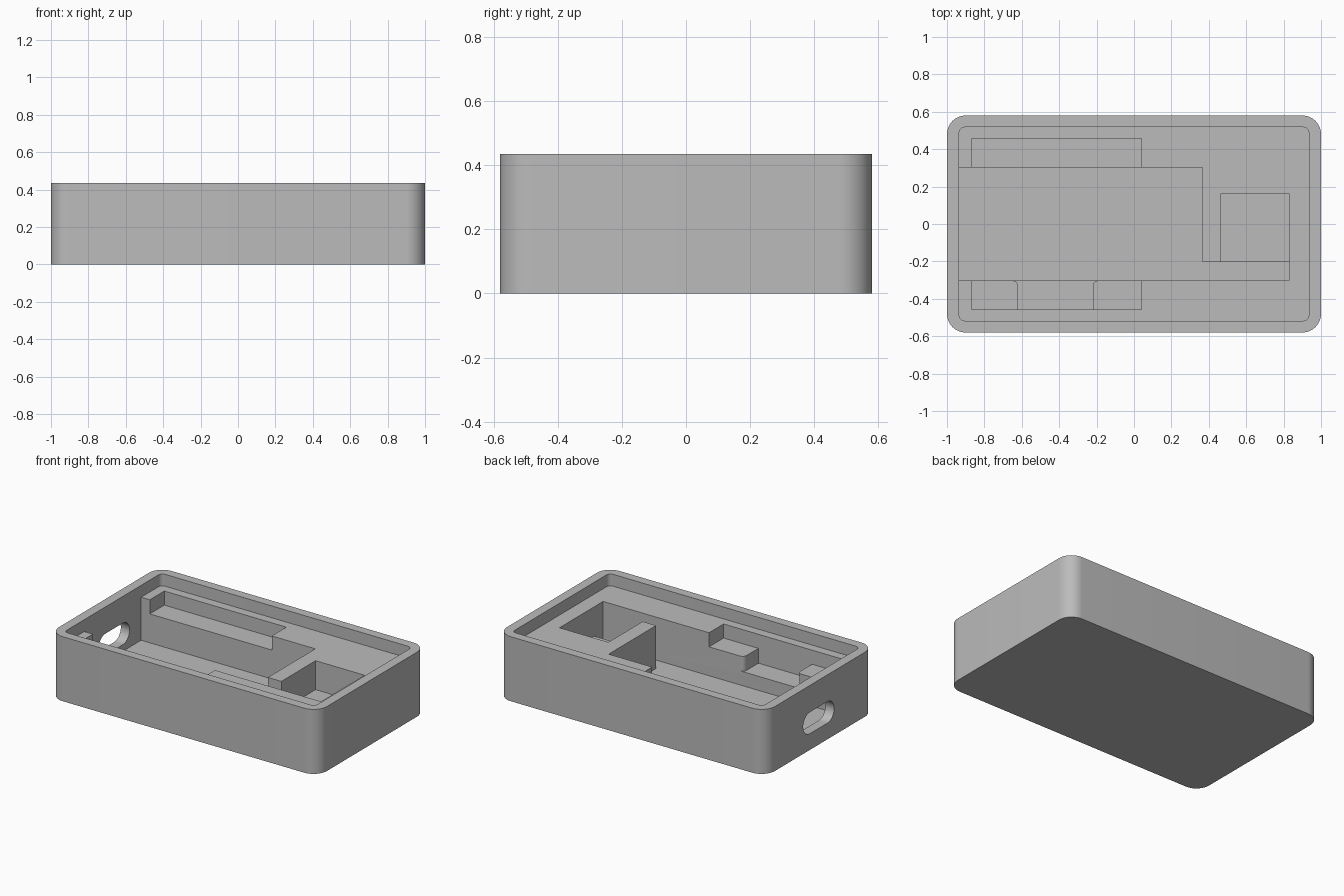
import bpy
import bmesh
from math import sin, cos, pi

if "Cube" in bpy.data.objects:
    bpy.data.objects.remove(bpy.data.objects["Cube"], do_unlink=True)

LENGTH, WIDTH, HEIGHT = 2.0, 1.16, 0.435
WALL = 0.065
LEDGE, SHELF, STEP, FLOOR = 0.355, 0.26, 0.16, 0.065   # levels inside the case
INNER = LENGTH / 2 - WALL
BAY = 0.3025        # half width of the main bay
ABOVE = 0.6         # cutters reach past the rim


def arc(cx, cy, r, start, end, n):
    return [(cx + r * cos(start + (end - start) * i / n),
             cy + r * sin(start + (end - start) * i / n)) for i in range(n + 1)]


def rounded(w, h, r, n=10, cx=0, cy=0):
    """Outline of a rounded rectangle."""
    points = []
    for k, (sx, sy) in enumerate([(1, 1), (-1, 1), (-1, -1), (1, -1)]):
        points += arc(cx + sx * (w / 2 - r), cy + sy * (h / 2 - r), r,
                      k * pi / 2, (k + 1) * pi / 2, n)
    return points


def rect(x0, x1, y0, y1):
    return [(x0, y0), (x1, y0), (x1, y1), (x0, y1)]


def prism(name, outline, low, high, along_x=False):
    """Extrude an outline along z, or a y-z outline along x."""
    bm = bmesh.new()
    place = (lambda p: (low, p[0], p[1])) if along_x else (lambda p: (p[0], p[1], low))
    face = bm.faces.new([bm.verts.new(place(p)) for p in outline])
    new = bmesh.ops.extrude_face_region(bm, geom=[face])["geom"]
    move = (high - low, 0, 0) if along_x else (0, 0, high - low)
    bmesh.ops.translate(bm, vec=move,
                        verts=[v for v in new if isinstance(v, bmesh.types.BMVert)])
    bmesh.ops.remove_doubles(bm, verts=bm.verts, dist=1e-5)
    bmesh.ops.recalc_face_normals(bm, faces=bm.faces)
    mesh = bpy.data.meshes.new(name)
    bm.to_mesh(mesh)
    bm.free()
    obj = bpy.data.objects.new(name, mesh)
    bpy.context.collection.objects.link(obj)
    return obj


# Solid outer body
case = prism("case_body", rounded(LENGTH, WIDTH, 0.1, 14), 0, HEIGHT)

# Lid recess, and the main bay with its side channel
cutters = [
    prism("lid_recess", rounded(2 * INNER, WIDTH - 2 * WALL + 0.005, 0.03, 6), LEDGE, ABOVE),
    prism("main_bay", [(-INNER, -BAY), (0.83, -BAY), (0.83, -0.2025),
                       (0.365, -0.2025), (0.365, BAY), (-INNER, BAY)], FLOOR, ABOVE),
    prism("square_bay", rect(0.465, 0.83, -0.25, 0.1625), STEP, ABOVE),
]

# Shelves along both long sides of the bay
for side, name in ((1, "back_shelf"), (-1, "front_shelf")):
    y0, y1 = sorted((side * 0.2, side * 0.4575))
    cutters.append(prism(name, rect(-0.87, 0.04, y0, y1), SHELF, ABOVE))

# Deeper notch in the front shelf, with rounded mouth corners
r, left, right = 0.03, -0.62, -0.22
notch = [(left, -0.4575), (right, -0.4575)]
notch += arc(right + r, -BAY - r, r, pi, pi / 2, 8)
notch += [(right + r, -0.25), (left - r, -0.25)]
notch += arc(left - r, -BAY - r, r, pi / 2, 0, 8)
cutters.append(prism("shelf_notch", notch, STEP, 0.32))

# Cable slot through the end wall
cutters.append(prism("cable_slot", rounded(0.33, 0.145, 0.0724, 10, 0.015, 0.182),
                     -1.1, -0.85, along_x=True))

bpy.ops.object.select_all(action="DESELECT")
bpy.context.view_layer.objects.active = case
case.select_set(True)
for cutter in cutters:
    cutter.hide_render = True
    mod = case.modifiers.new(cutter.name, "BOOLEAN")
    mod.operation, mod.solver, mod.object = "DIFFERENCE", "EXACT", cutter
    bpy.ops.object.modifier_apply(modifier=mod.name)
for cutter in cutters:
    bpy.data.objects.remove(cutter, do_unlink=True)

# Single grey plastic
grey = bpy.data.materials.new("grey_plastic")
grey.use_nodes = True
colour = (0.5, 0.5, 0.5, 1)
grey.diffuse_color = colour
grey.node_tree.nodes["Principled BSDF"].inputs["Base Color"].default_value = colour
case.data.materials.clear()
case.data.materials.append(grey)
for poly in case.data.polygons:
    poly.material_index = 0
bpy.ops.object.shade_smooth_by_angle(angle=pi / 6)
